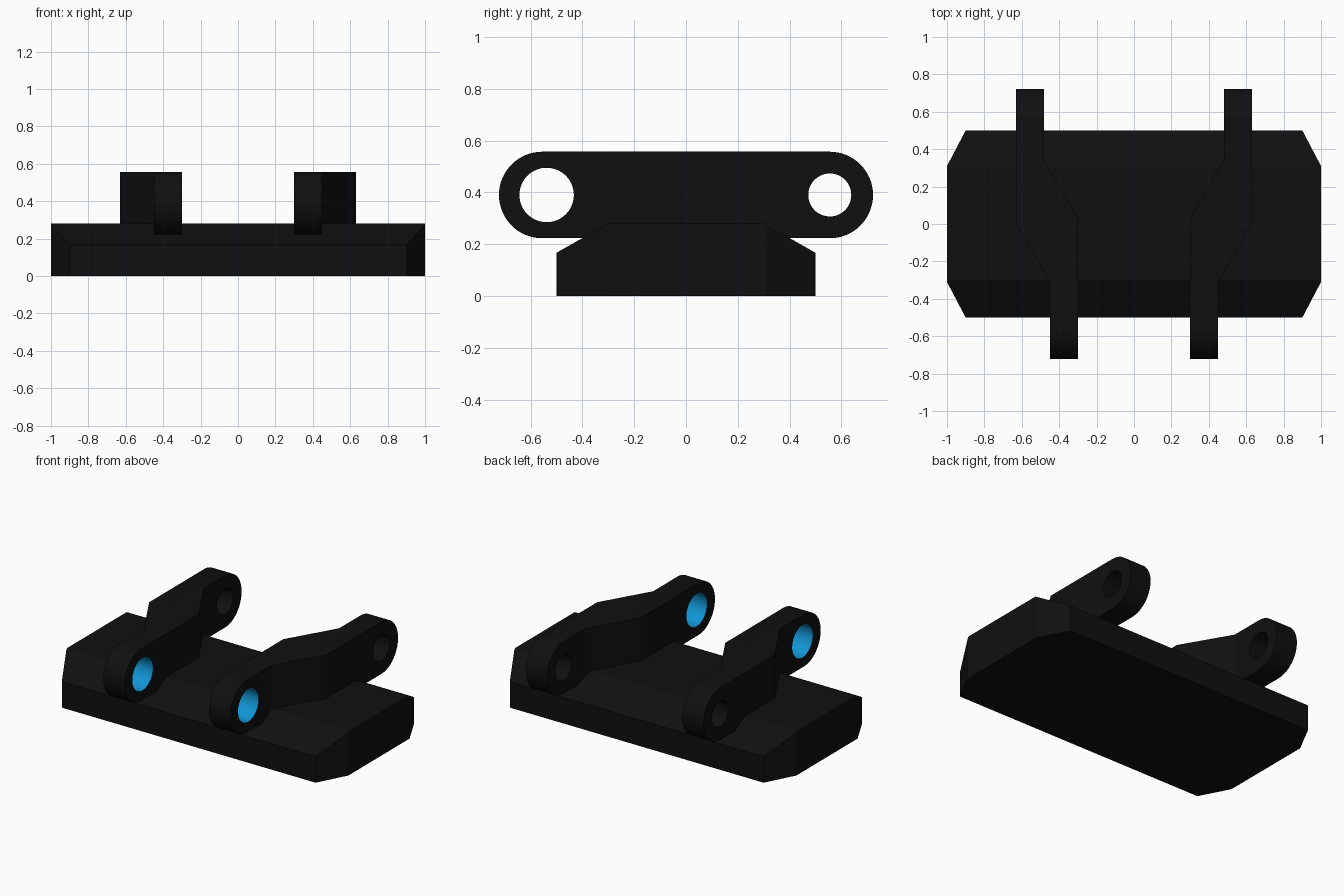
import bpy, bmesh, math

if "Cube" in bpy.data.objects:
    bpy.data.objects.remove(bpy.data.objects["Cube"])


def material(name, rgb):
    m = bpy.data.materials.new(name)
    m.diffuse_color = (*rgb, 1)
    m.use_nodes = True
    m.node_tree.nodes["Principled BSDF"].inputs["Base Color"].default_value = m.diffuse_color
    return m


black = material("black", (0.005, 0.005, 0.005))
blue = material("blue", (0.006, 0.30, 0.66))


def prism(name, pts, axis, lo, hi):
    """Extrude a 2D outline along z (points are x, y) or x (points are y, z)."""
    bm = bmesh.new()
    place = (lambda p, h: (p[0], p[1], h)) if axis == 'z' else (lambda p, h: (h, p[0], p[1]))
    a = [bm.verts.new(place(p, lo)) for p in pts]
    b = [bm.verts.new(place(p, hi)) for p in pts]
    bm.faces.new(a)
    bm.faces.new(b)
    for i in range(len(pts)):
        j = (i + 1) % len(pts)
        bm.faces.new((a[i], a[j], b[j], b[i]))
    bmesh.ops.recalc_face_normals(bm, faces=bm.faces)
    me = bpy.data.meshes.new(name)
    bm.to_mesh(me)
    bm.free()
    me.materials.append(black)
    me.materials.append(blue)
    ob = bpy.data.objects.new(name, me)
    bpy.context.collection.objects.link(ob)
    return ob


def boolean(ob, cutter, operation):
    mod = ob.modifiers.new("cut", 'BOOLEAN')
    mod.operation, mod.object, mod.solver = operation, cutter, 'EXACT'
    bpy.context.view_layer.objects.active = ob
    bpy.ops.object.modifier_apply(modifier=mod.name)
    bpy.data.objects.remove(cutter)


def arc(cy, cz, r, start, end, n):
    return [(cy + r * math.cos(start + (end - start) * i / n),
             cz + r * math.sin(start + (end - start) * i / n)) for i in range(n + 1)]


def circle(cy, cz, r):
    return arc(cy, cz, r, 0, 2 * math.pi, 64)[:-1]


# Base plate: clipped-corner plan crossed with a sloped side profile
base = prism("base_plate", [(-0.9, -0.5), (0.9, -0.5), (1, -0.31), (1, 0.31),
                            (0.9, 0.5), (-0.9, 0.5), (-1, 0.31), (-1, -0.31)], 'z', 0, 0.5)
profile = prism("base_profile", [(-0.5, -0.1), (0.5, -0.1), (0.5, 0.167), (0.3, 0.28),
                                 (-0.3, 0.28), (-0.5, 0.167)], 'x', -1.2, 1.2)
profile.data.transform(profile.matrix_world)
boolean(base, profile, 'INTERSECT')

# Offset links: stepped plan crossed with a round-ended side profile
CZ, R, END = 0.39, 0.167, 0.555
HOLES = [(-0.538, 0.105), (0.555, 0.083)]
for side, label in ((-1, "left"), (1, "right")):
    plan = [(0.30, -0.8), (0.45, -0.8), (0.45, -0.31), (0.63, 0.0), (0.63, 0.8),
            (0.48, 0.8), (0.48, 0.34), (0.30, 0.03)]
    link = prism(label + "_link", [(side * x, y) for x, y in plan], 'z', 0.1, 0.7)
    h = math.pi / 2
    stadium = arc(END, CZ, R, -h, h, 32) + arc(-END, CZ, R, h, 3 * h, 32)
    boolean(link, prism("link_profile", stadium, 'x', -1, 1), 'INTERSECT')
    for cy, r in HOLES:
        boolean(link, prism("hole", circle(cy, CZ, r), 'x', -1, 1), 'DIFFERENCE')
    # Front hole walls are blue
    cy, r = HOLES[0]
    for f in link.data.polygons:
        on_wall = all(abs(math.hypot(link.data.vertices[v].co.y - cy,
                                     link.data.vertices[v].co.z - CZ) - r) < 0.004
                      for v in f.vertices)
        f.material_index = 1 if on_wall and abs(f.normal.x) < 0.5 else 0
    bpy.ops.object.select_all(action='DESELECT')
    link.select_set(True)
    bpy.context.view_layer.objects.active = link
    bpy.ops.object.shade_smooth_by_angle(angle=math.radians(25))
